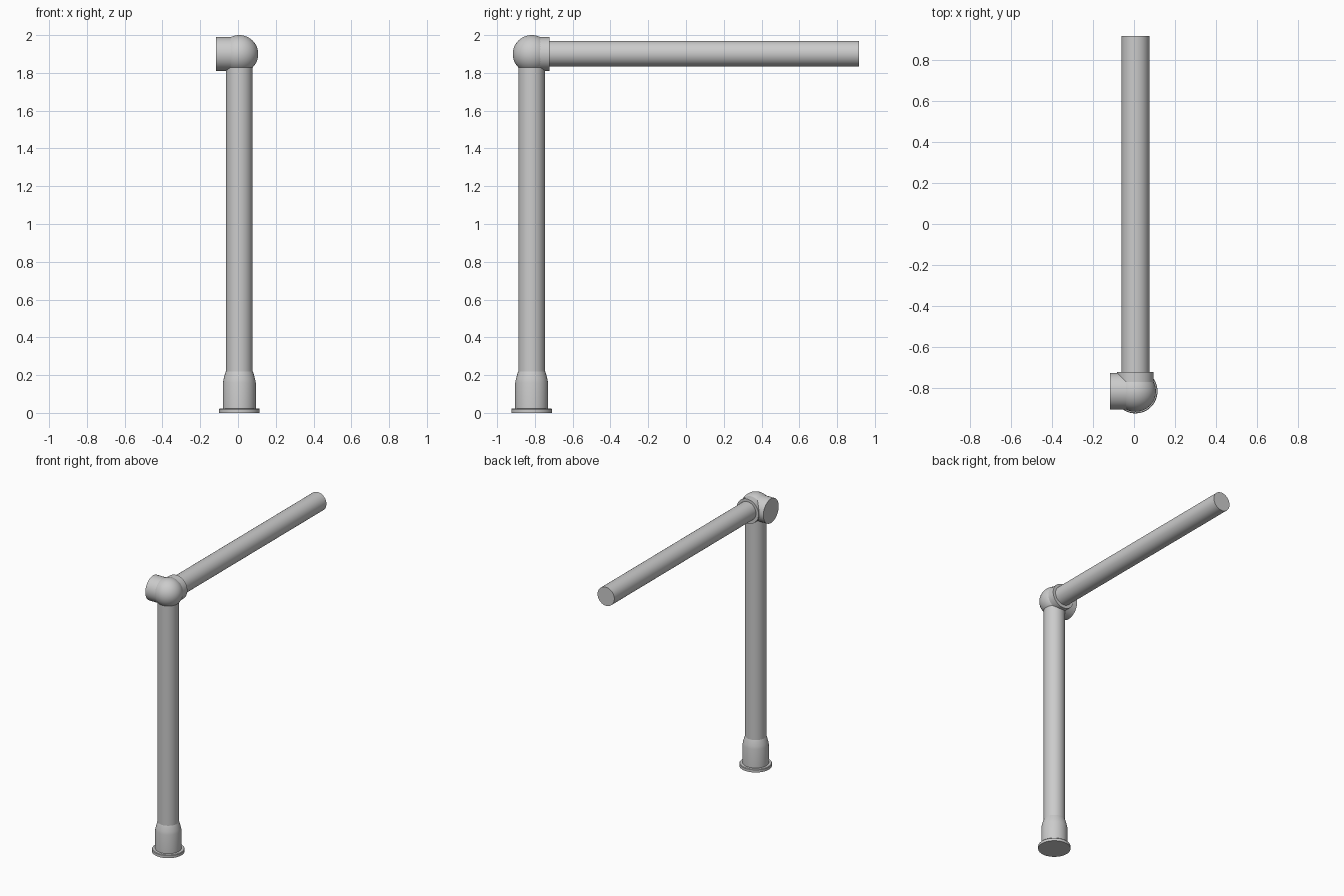
import bpy, bmesh, math
from mathutils import Matrix, Vector

if "Cube" in bpy.data.objects:
    bpy.data.objects.remove(bpy.data.objects["Cube"])

SIDES = 48
CX, CY, CZ = 0.007, -0.817, 1.90     # post axis and elbow centre


def finish(name, bm):
    bmesh.ops.recalc_face_normals(bm, faces=bm.faces)
    mesh = bpy.data.meshes.new(name)
    bm.to_mesh(mesh)
    bm.free()
    obj = bpy.data.objects.new(name, mesh)
    bpy.context.collection.objects.link(obj)
    bpy.ops.object.select_all(action='DESELECT')
    obj.select_set(True)
    bpy.context.view_layer.objects.active = obj
    bpy.ops.object.shade_smooth_by_angle(angle=math.radians(30))
    return obj


def lathe(name, profile, origin, axis=(0, 0, 1)):
    """Closed round part from (radius, distance along axis) points."""
    bm = bmesh.new()
    turn = Vector((0, 0, 1)).rotation_difference(Vector(axis)).to_matrix().to_4x4()
    place = Matrix.Translation(origin) @ turn
    rings = []
    for r, h in profile:
        angles = [2 * math.pi * i / SIDES for i in range(SIDES)]
        rings.append([bm.verts.new(place @ Vector((r * math.cos(a), r * math.sin(a), h)))
                      for a in angles])
    for low, high in zip(rings, rings[1:]):
        for i in range(SIDES):
            j = (i + 1) % SIDES
            bm.faces.new((low[i], low[j], high[j], high[i]))
    bm.faces.new(rings[0])
    bm.faces.new(rings[-1])
    return finish(name, bm)


# Floor socket: flange, collar and taper up to the post
lathe("floor_socket",
      [(0.108, 0), (0.108, 0.019), (0.105, 0.023), (0.087, 0.023),
       (0.087, 0.16), (0.083, 0.18), (0.075, 0.21), (0.071, 0.22)],
      (CX, CY, 0))

# Upright post and horizontal rail
lathe("post", [(0.071, 0.15), (0.071, 1.86)], (CX, CY, 0))
lathe("rail", [(0.068, 0.06), (0.068, 1.734)], (CX, CY, CZ + 0.002), (0, 1, 0))

# Ball of the corner joint
bm = bmesh.new()
bmesh.ops.create_uvsphere(bm, u_segments=SIDES, v_segments=24, radius=0.1,
                          matrix=Matrix.Translation((CX, CY, CZ)))
finish("corner_ball", bm)

# Two sockets leaving the ball: one holds the rail, one is blank
lathe("rail_socket", [(0.089, 0), (0.089, 0.094)], (CX, CY, CZ), (0, 1, 0))
lathe("side_socket", [(0.089, 0), (0.089, 0.124)], (CX, CY, CZ), (-1, 0, 0))
